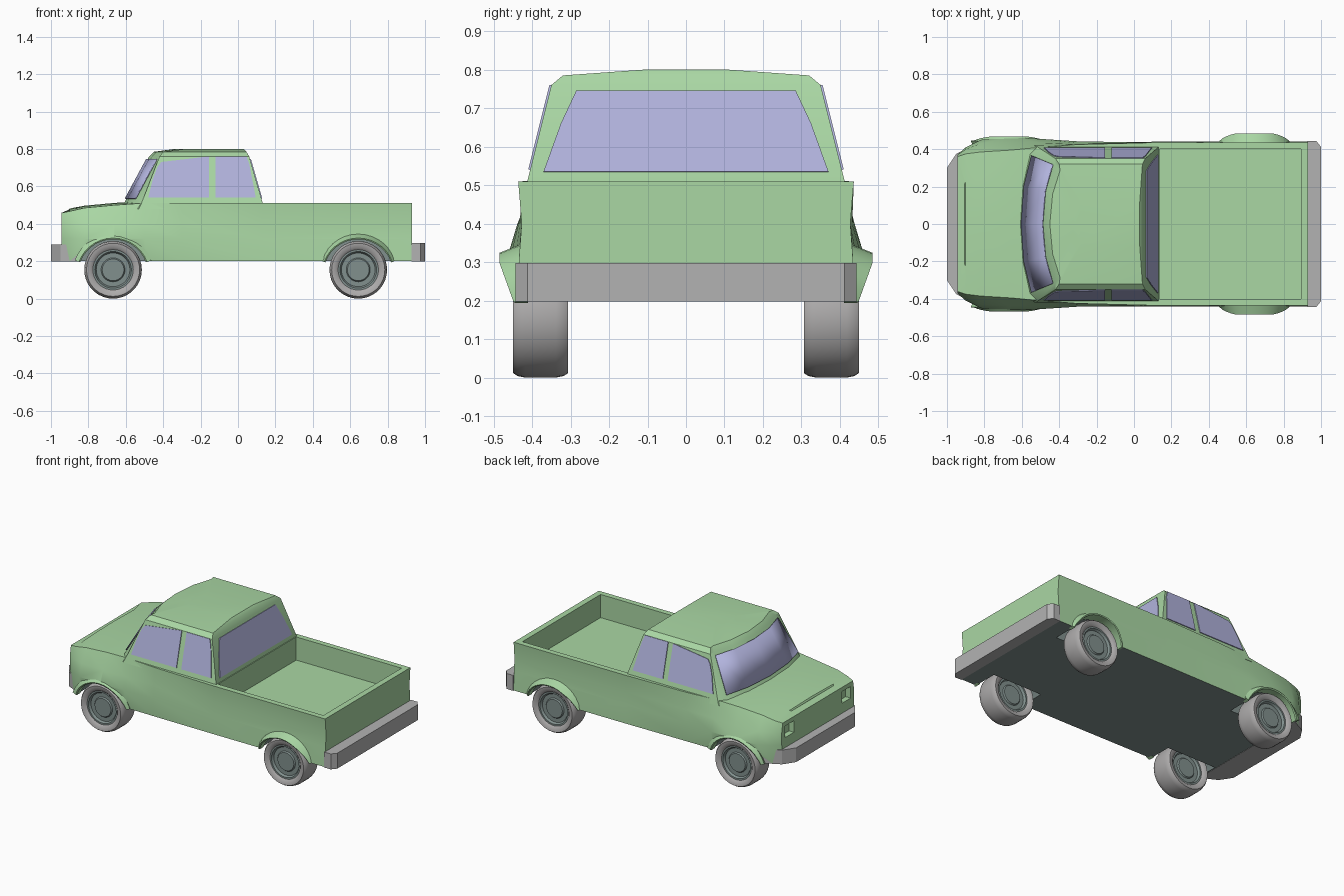
import bpy, bmesh, math
from mathutils import Vector

if "Cube" in bpy.data.objects:
    bpy.data.objects.remove(bpy.data.objects["Cube"])


def material(name, rgb):
    m = bpy.data.materials.new(name)
    m.diffuse_color = (*rgb, 1)
    m.use_nodes = True
    m.node_tree.nodes["Principled BSDF"].inputs["Base Color"].default_value = m.diffuse_color
    return m


GREEN = material("green paint", (0.40, 0.68, 0.37))
GLASS = material("lilac glass", (0.44, 0.45, 0.72))
CHROME = material("bumper grey", (0.45, 0.45, 0.45))
TYRE = material("tyre grey", (0.42, 0.41, 0.41))
DARK = material("dark hub and underbody", (0.22, 0.28, 0.27))
AXLES = (-0.668, 0.643)
ARCH_Z = 0.13


def build(name, verts, faces, mat, smooth=None, solid=0):
    bm = bmesh.new()
    vs = [bm.verts.new(v) for v in verts]
    for f in faces:
        bm.faces.new([vs[i] for i in f])
    bmesh.ops.remove_doubles(bm, verts=bm.verts, dist=1e-5)
    bmesh.ops.recalc_face_normals(bm, faces=bm.faces)
    me = bpy.data.meshes.new(name)
    bm.to_mesh(me)
    bm.free()
    ob = bpy.data.objects.new(name, me)
    bpy.context.collection.objects.link(ob)
    me.materials.append(mat)
    if solid:
        mod = ob.modifiers.new("thickness", 'SOLIDIFY')
        mod.thickness = solid
        mod.offset = 0
    if smooth:
        smooth_by_angle(ob, smooth)
    return ob


def smooth_by_angle(ob, deg):
    bpy.ops.object.select_all(action='DESELECT')
    ob.select_set(True)
    bpy.context.view_layer.objects.active = ob
    bpy.ops.object.shade_smooth_by_angle(angle=math.radians(deg))


def bridge(rings, n, closed=True):
    """Quads between consecutive rings of n points."""
    return [(r * n + i, r * n + (i + 1) % n, (r + 1) * n + (i + 1) % n, (r + 1) * n + i)
            for r in range(rings - 1) for i in range(n if closed else n - 1)]


def prism(name, plan, z0, z1, mat):
    n = len(plan)
    verts = [(x, y, z) for z in (z0, z1) for x, y in plan]
    return build(name, verts, bridge(2, n) + [range(n), range(n, 2 * n)], mat)


def box(name, x0, x1, y0, y1, z0, z1):
    return prism(name, [(x0, y0), (x1, y0), (x1, y1), (x0, y1)], z0, z1, DARK)


def lathe(name, profile, centre, mat, seg=36, smooth=30):
    """Spin closed (radius, y) profile about the y axis."""
    verts = []
    for k in range(seg):
        a = 2 * math.pi * k / seg
        verts += [(centre[0] + r * math.cos(a), centre[1] + y, centre[2] + r * math.sin(a))
                  for r, y in profile]
    n = len(profile)
    faces = []
    for k in range(seg):
        b = (k + 1) % seg
        faces += [(k * n + i, k * n + (i + 1) % n, b * n + (i + 1) % n, b * n + i) for i in range(n)]
    return build(name, verts, faces, mat, smooth)


# Lower body: cross-sections along x (x, bottom, mid, upper, shoulder half widths, shoulder z, centre z)
stations = [
    (-0.945, .36, .37, .37, .36, .458, .474), (-0.90, .40, .41, .40, .375, .467, .482),
    (-0.82, .43, .45, .43, .385, .485, .497), (-0.66, .43, .462, .438, .395, .50, .512),
    (-0.50, .435, .455, .435, .41, .511, .520), (-0.30, .437, .442, .432, .425, .51, .512),
    (0.13, .44, .435, .427, .436, .51, .51), (0.93, .44, .433, .427, .436, .51, .51)]
verts = []
for k, (x, wb, wm, wk, ws, zs, zc) in enumerate(stations):
    back = 0.04 if k == 0 else 0        # hood lip sits behind the lamp pods
    half = [(x, wb, .2), (x, wm, .32), (x, wk, .40), (x, ws, zs), (x + back, ws * .6, zs * .3 + zc * .7)]
    verts += half + [(x + back, 0, zc)] + [(a, -b, c) for a, b, c in reversed(half)]
n = 11
faces = bridge(len(stations), n)
for base in (0, n * (len(stations) - 1)):
    faces += [(base + i, base + i + 1, base + 9 - i, base + 10 - i) for i in range(4)]
    faces.append((base + 4, base + 5, base + 6))
body = build("truck_body", verts, faces, GREEN)

# Cut the load bed, wheel wells and lamp recesses
cutters = [box("bed_cutter", .137, .892, -.40, .40, .36, .7)]
for s in (1, -1):
    y0, y1 = sorted((s * .28, s * .6))
    for x in AXLES:
        bpy.ops.mesh.primitive_cylinder_add(vertices=36, radius=.19, depth=.32,
                                            location=(x, s * .44, ARCH_Z), rotation=(math.pi / 2, 0, 0))
        cutters.append(bpy.context.object)
    y0, y1 = sorted((s * .245, s * .335))
    cutters.append(box("lamp_cutter", -1.1, -.91, y0, y1, .355, .43))
for c in cutters:
    c.hide_render = True
    mod = body.modifiers.new("cut", 'BOOLEAN')
    mod.operation, mod.solver, mod.object = 'DIFFERENCE', 'EXACT', c
bpy.context.view_layer.update()
body.data = bpy.data.meshes.new_from_object(body.evaluated_get(bpy.context.evaluated_depsgraph_get()))
body.modifiers.clear()
for c in cutters:
    bpy.data.objects.remove(c)
body.data.materials.clear()
for m in (GREEN, DARK):
    body.data.materials.append(m)
for p in body.data.polygons:
    c = p.center
    well = any(abs(c.x - x) < .195 for x in AXLES) and c.z < .33 and abs(c.y) < .4
    p.material_index = 1 if well or (p.normal.z < -.9 and c.z < .22) else 0
smooth_by_angle(body, 25)

# Wheel arch flares
for tag, x, lip, root in (("front", AXLES[0], .468, .45), ("rear", AXLES[1], .485, .43)):
    for s in (1, -1):
        verts, steps = [], 14
        for k in range(steps + 1):
            a = math.radians(20 + 140 * k / steps)
            t = min(1, 1.25 * (math.sin(a) - math.sin(math.radians(20))) / .66)
            y = .448 + (lip - .448) * t
            for r, yy in ((.218, root - .005), (.194, y), (.187, y - .004), (.187, .41), (.20, .41)):
                verts.append((x + r * math.cos(a), s * yy, ARCH_Z + r * math.sin(a)))
        e = steps * 5
        build(tag + "_arch_flare", verts, bridge(steps + 1, 5) + [range(5), range(e, e + 5)], GREEN, 35)

# Cab: plan outlines stacked upward (z, front x, side start x, rear x, half width)
levels = [(.48, -.626, -.53, .137, .42), (.50, -.615, -.52, .135, .415), (.76, -.475, -.42, .06, .35),
          (.785, -.45, -.40, .045, .32), (.80, -.34, -.28, .03, .11)]
KNOTS = ((0, 0), (.5, .015), (.9, .055))
verts = []
for z, xf, xs, xr, w in levels:
    half = [(xf + d, f * w, z) for f, d in KNOTS] + [(xs, w, z), (xr, w, z)]
    verts += half + [(a, -b, c) for a, b, c in reversed(half[1:])]
n, top = 9, 36
build("cab", verts, bridge(5, n) + [range(n), range(top, top + n)], GREEN, 22)

# Side windows
outlines = {"front_side_window": [(-.48, .54), (-.455, .64), (-.43, .705), (-.41, .73), (-.155, .76), (-.155, .54)],
            "rear_side_window": [(-.12, .54), (-.12, .76), (.045, .76), (.06, .72), (.095, .54)]}
for name, pts in outlines.items():
    for s in (1, -1):
        build(name, [(x, s * (.415 - .25 * (z - .5) + .002), z) for x, z in pts],
              [range(len(pts))], GLASS, solid=.006)

# Rear window
build("rear_window", [(.137 - .2885 * (z - .5), y, z) for y, z in
                      ((-.37, .535), (.37, .535), (.325, .66), (.285, .745), (-.285, .745), (-.325, .66))],
      [range(6)], GLASS, solid=.006)

# Curved windscreen following the cab front
verts = []
for z in (.535, .745):
    t = (z - .5) / .26
    xf, w = -.615 + .14 * t, .415 - .065 * t
    half = [(xf + d - .006, f * w, z) for f, d in KNOTS]
    verts += [(a, -b, c) for a, b, c in reversed(half[1:])] + half
build("windscreen", verts, bridge(2, 5, False), GLASS, 40, solid=.006)

# Bumpers
prism("front_bumper", [(-1, -.3), (-.95, -.375), (-.85, -.425), (-.85, .425), (-.95, .375), (-1, .3)],
      .198, .29, CHROME)
prism("rear_bumper", [(.928, -.443), (.975, -.443), (1, -.412), (1, .412), (.975, .443), (.928, .443)],
      .198, .298, CHROME)

# Wheels: tyre plus two-sided dished hub
for tag, x in zip(("front", "rear"), AXLES):
    for s in (1, -1):
        c = Vector((x, s * .378, .154))
        side = [(.105, .055), (.12, .07), (.142, .072), (.150, .06), (.154, .04)]
        lathe(tag + "_tyre", side + [(r, -y) for r, y in reversed(side)], c, TYRE, smooth=40)
        dish = [(0, .052), (.058, .052), (.064, .044), (.09, .044), (.098, .058), (.108, .058)]
        lathe(tag + "_hub", dish + [(r, -y) for r, y in reversed(dish)], c, DARK)
